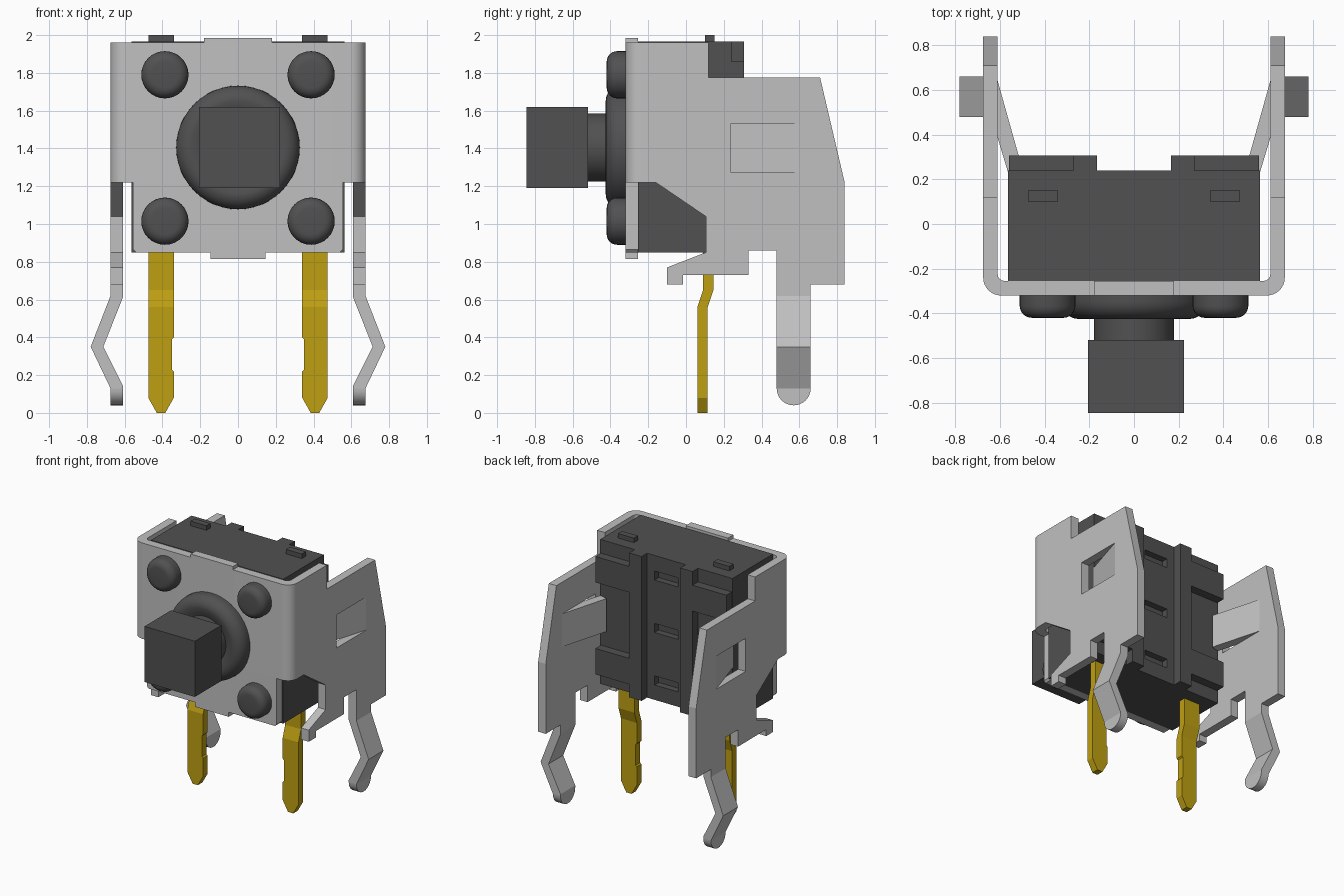
import bpy, bmesh, math
from mathutils import Vector

cube = bpy.data.objects.get("Cube")
if cube:
    bpy.data.objects.remove(cube, do_unlink=True)


def material(name, color):
    m = bpy.data.materials.new(name)
    m.use_nodes = True
    m.diffuse_color = (*color, 1)
    m.node_tree.nodes["Principled BSDF"].inputs["Base Color"].default_value = (*color, 1)
    return m


STEEL = material("light_steel", (0.53, 0.53, 0.53))
BLACK = material("dark_plastic", (0.082, 0.082, 0.082))
GOLD = material("gold_contact", (0.52, 0.35, 0.006))


def finish(bm, name, mat, smooth=False):
    bmesh.ops.recalc_face_normals(bm, faces=bm.faces)
    me = bpy.data.meshes.new(name)
    bm.to_mesh(me)
    bm.free()
    me.materials.append(mat)
    if smooth:
        me.shade_smooth()
        me.set_sharp_from_angle(angle=math.radians(35))
    ob = bpy.data.objects.new(name, me)
    bpy.context.collection.objects.link(ob)
    return ob


def prism(name, mat, axis, lo, hi, outline, holes=(), side=1, smooth=False):
    """Extrude a 2D outline with optional holes along an axis; side=-1 mirrors x."""
    place = {"x": lambda u, v, w: (w, u, v),
             "y": lambda u, v, w: (u, w, v),
             "z": lambda u, v, w: (u, v, w)}[axis]
    bm = bmesh.new()
    edges = []
    for loop in (outline, *holes):
        vs = [bm.verts.new(place(u, v, lo)) for u, v in loop]
        edges += [bm.edges.new((vs[i - 1], vs[i])) for i in range(len(vs))]
    if holes:
        bmesh.ops.triangle_fill(bm, edges=edges, use_beauty=True)
    else:
        bm.faces.new(vs)
    ext = bmesh.ops.extrude_face_region(bm, geom=bm.faces[:])
    moved = [g for g in ext["geom"] if isinstance(g, bmesh.types.BMVert)]
    bmesh.ops.translate(bm, verts=moved, vec=Vector(place(0, 0, hi - lo)))
    for v in bm.verts:
        v.co.x *= side
    return finish(bm, name, mat, smooth)


def rect(u0, u1, v0, v1):
    return [(u0, v0), (u1, v0), (u1, v1), (u0, v1)]


def box(name, mat, x, y, z, side=1):
    return prism(name, mat, "z", *z, rect(*x, *y), side=side)


def arc(cx, cy, r, a0, a1, n=8):
    angles = [math.radians(a0 + (a1 - a0) * i / n) for i in range(n + 1)]
    return [(cx + r * math.cos(a), cy + r * math.sin(a)) for a in angles]


def lathe(name, mat, cx, cz, profile, n=48):
    """Revolve (radius, y) points around an axis parallel to y."""
    bm = bmesh.new()
    rings = [[bm.verts.new((cx + r * math.cos(math.tau * i / n), y,
                            cz + r * math.sin(math.tau * i / n)))
              for i in range(n)] for r, y in profile]
    for a, b in zip(rings, rings[1:]):
        for i in range(n):
            bm.faces.new((a[i - 1], a[i], b[i], b[i - 1]))
    bm.faces.new(rings[0])
    bm.faces.new(rings[-1])
    return finish(bm, name, mat, True)


# Shared dimensions
IN, OUT = 0.61, 0.675
FRONT, BACK = -0.32, -0.255
MID_Z = 1.405

# Steel front: bent upper band, lower apron and small edge tabs
band = ([(-OUT, -0.2)] + arc(-0.595, -0.24, 0.08, 180, 270)
        + arc(0.595, -0.24, 0.08, 270, 360) + [(OUT, -0.2), (IN, -0.2)]
        + arc(0.58, -0.225, 0.03, 0, -90, 4) + arc(-0.58, -0.225, 0.03, 270, 180, 4)
        + [(-IN, -0.2)])
prism("bracket_front_band", STEEL, "z", 1.22, 1.96, band, smooth=True)
prism("bracket_front_apron", STEEL, "y", FRONT, BACK,
      [(-0.555, 1.22), (-0.555, 0.865), (-0.54, 0.85), (-0.145, 0.85), (-0.145, 0.815),
       (0.145, 0.815), (0.145, 0.85), (0.54, 0.85), (0.555, 0.865), (0.555, 1.22)])
box("bracket_top_tab", STEEL, (-0.18, 0.18), (FRONT, BACK), (1.96, 1.985))

# Steel side plate outline in y and z
plate = [(-0.2, 1.96), (0.12, 1.96), (0.12, 1.775), (0.71, 1.775), (0.84, 1.22),
         (0.84, 0.68), (0.48, 0.68), (0.48, 0.86), (0.33, 0.86), (0.33, 0.73),
         (-0.015, 0.73), (-0.015, 0.68), (-0.1, 0.68), (-0.1, 0.77), (0.105, 0.85),
         (0.105, 1.04), (-0.16, 1.22), (-0.2, 1.22)]
window = rect(0.235, 0.6, 1.275, 1.53)
leg = [(IN, 0.68), (IN, 0.61), (0.713, 0.35), (IN, 0.145), (IN, 0.13),
       (OUT, 0.13), (0.78, 0.35), (OUT, 0.62), (OUT, 0.68)]
pin_face = [(0.34, 0.9), (0.34, 0.4), (0.35, 0.39), (0.35, 0.23), (0.34, 0.22),
            (0.34, 0.08), (0.385, 0), (0.43, 0), (0.475, 0.08), (0.475, 0.9)]


def contact_pin(name, side):
    """Flat pin whose upper part is offset backwards by a short jog."""
    ob = prism(name, GOLD, "y", 0.06, 0.115, pin_face, side=side)
    bm = bmesh.new()
    bm.from_mesh(ob.data)
    for z in (0.56, 0.65):
        bmesh.ops.bisect_plane(bm, geom=bm.verts[:] + bm.edges[:] + bm.faces[:],
                               plane_co=(0, 0, z), plane_no=(0, 0, 1))
    for v in bm.verts:
        if v.co.z > 0.64:
            v.co.y += 0.03
    bm.to_mesh(ob.data)
    bm.free()


for label, s in (("left", 1), ("right", -1)):
    # Bracket side with window, inward locking tongue and sprung leg
    prism(label + "_side_plate", STEEL, "x", IN, OUT, plate, [window], side=s)
    prism(label + "_locking_tongue", STEEL, "z", 1.275, 1.53,
          [(IN, 0.64), (OUT, 0.6), (0.565, 0.235), (0.502, 0.255)], side=s)
    prism(label + "_leg", STEEL, "y", 0.48, 0.66, leg, side=s)
    prism(label + "_leg_tip", STEEL, "x", IN, OUT,
          arc(0.57, 0.13, 0.09, 180, 360, 16), side=s, smooth=True)
    contact_pin(label + "_contact_pin", s)
    # Rear ribs and stepped corner pads of the housing
    box(label + "_rear_rib", BLACK, (0.165, 0.27), (0.24, 0.307), (0.85, 1.965), s)
    box(label + "_upper_rear_pad", BLACK, (0.27, 0.56), (0.24, 0.307), (1.66, 1.86), s)
    box(label + "_lower_rear_pad", BLACK, (0.27, 0.56), (0.24, 0.307), (0.95, 1.15), s)
    box(label + "_top_nub", BLACK, (0.34, 0.475), (0.1, 0.15), (1.96, 2.0), s)
    # Rounded rivets on the front corners
    for level, z in (("upper", 1.79), ("lower", 1.015)):
        lathe(label + "_" + level + "_rivet", BLACK, s * 0.387, z,
              [(0.125, -0.3)] + [(r, -y) for r, y in arc(0.07, 0.365, 0.055, 0, 90, 6)], 32)

# Housing: solid core and rear wall with three slots
box("housing_core", BLACK, (-0.565, 0.565), (BACK, 0.19), (0.85, 1.965))
prism("housing_rear_wall", BLACK, "y", 0.19, 0.24, rect(-0.565, 0.565, 0.85, 1.965),
      [rect(-0.1, 0.1, z - 0.035, z + 0.035) for z in (1.0, MID_Z, 1.81)])

# Plunger: domed collar, round neck and square button
lathe("collar", BLACK, 0, MID_Z,
      [(0.327, -0.3)] + [(r, -y) for r, y in arc(0.247, 0.345, 0.08, 0, 90, 8)]
      + [(0.2, -0.415), (0.17, -0.4)])
lathe("plunger_neck", BLACK, 0, MID_Z, [(0.18, -0.38), (0.18, -0.53)])
box("button", BLACK, (-0.207, 0.223), (-0.845, -0.52), (1.19, 1.62))
